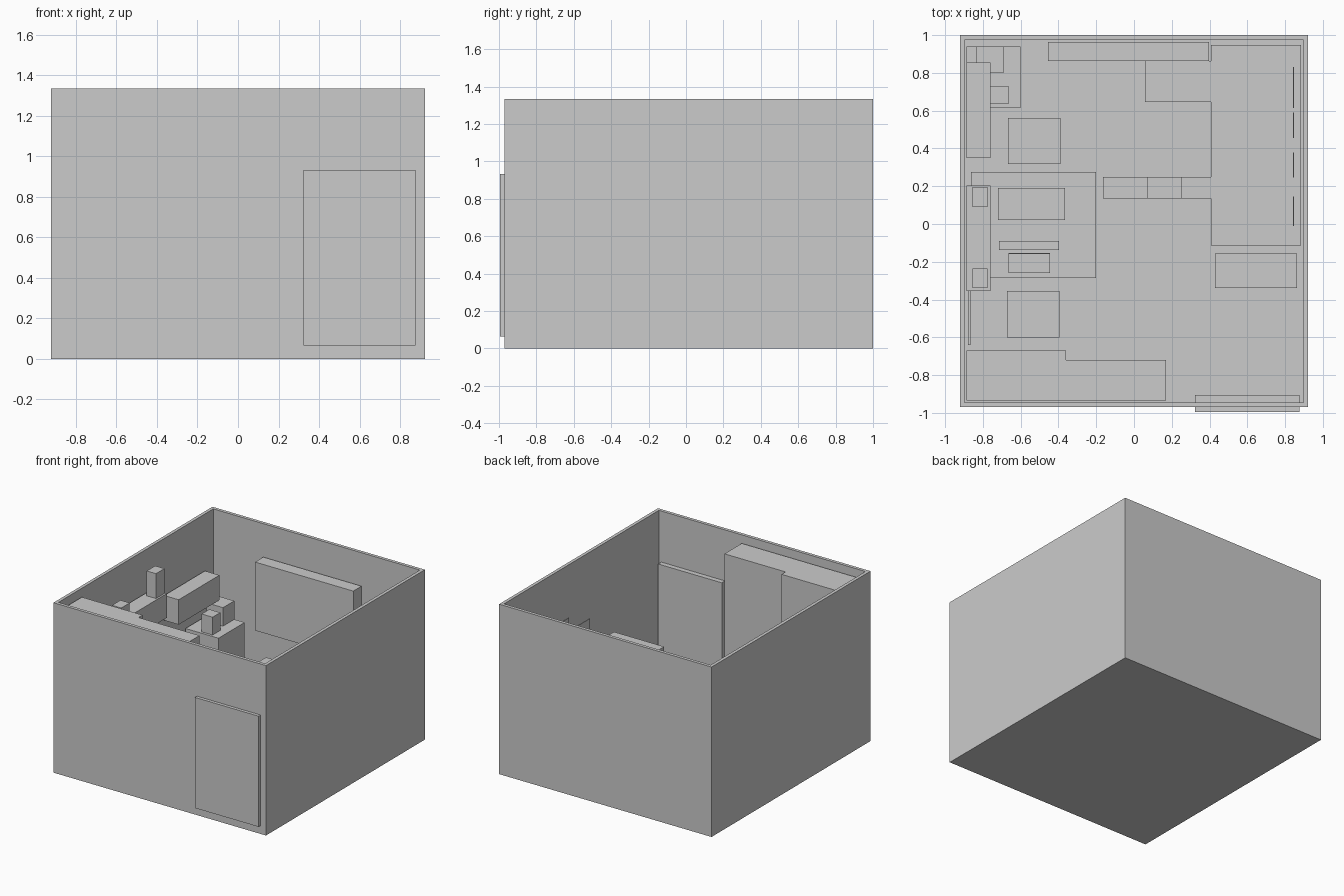
import bpy, bmesh

if "Cube" in bpy.data.objects:
    bpy.data.objects.remove(bpy.data.objects["Cube"])

grey = bpy.data.materials.new("plain grey")
grey.diffuse_color = (0.6, 0.6, 0.6, 1.0)
grey.use_nodes = True
grey.node_tree.nodes["Principled BSDF"].inputs["Base Color"].default_value = grey.diffuse_color


def finish(name, bm):
    mesh = bpy.data.meshes.new(name)
    bmesh.ops.recalc_face_normals(bm, faces=bm.faces)
    bm.to_mesh(mesh)
    bm.free()
    mesh.materials.append(grey)
    obj = bpy.data.objects.new(name, mesh)
    bpy.context.collection.objects.link(obj)
    return obj


def box(name, x0, x1, y0, y1, z0, z1):
    bm = bmesh.new()
    bmesh.ops.create_cube(bm, size=1)
    for v in bm.verts:
        v.co.x = x1 if v.co.x > 0 else x0
        v.co.y = y1 if v.co.y > 0 else y0
        v.co.z = z1 if v.co.z > 0 else z0
    return finish(name, bm)


def prism(name, outline, z0, z1):
    bm = bmesh.new()
    face = bm.faces.new([bm.verts.new((x, y, z0)) for x, y in outline])
    ext = bmesh.ops.extrude_face_region(bm, geom=[face])
    for v in ext["geom"]:
        if isinstance(v, bmesh.types.BMVert):
            v.co.z = z1
    return finish(name, bm)


# Room shell: block with the top inset and pushed down to the floor
FLOOR = 0.01
bm = bmesh.new()
bmesh.ops.create_cube(bm, size=1)
for v in bm.verts:
    v.co.x *= 1.844
    v.co.y = 1.0 if v.co.y > 0 else -0.97
    v.co.z = 1.333 if v.co.z > 0 else 0
bm.normal_update()
top = max(bm.faces, key=lambda f: f.calc_center_median().z)
bmesh.ops.inset_region(bm, faces=[top], thickness=0.036)
ext = bmesh.ops.extrude_face_region(bm, geom=[top])
for v in ext["geom"]:
    if isinstance(v, bmesh.types.BMVert):
        v.co.z = FLOOR
if top.is_valid:
    bmesh.ops.delete(bm, geom=[top], context='FACES_ONLY')
finish("room_shell", bm)

# Door through the front wall
box("door", 0.323, 0.875, -0.995, -0.905, 0.065, 0.933)

# Tall stepped wardrobe along the front wall
prism("wardrobe", [(-0.886, -0.934), (0.17, -0.934), (0.17, -0.72),
                   (-0.36, -0.72), (-0.36, -0.67), (-0.886, -0.67)], FLOOR, 1.272)

# Wall cabinets
box("back_wall_cabinet", -0.455, 0.397, 0.862, 0.964, 0.54, 1.077)
box("left_wall_cabinet", -0.886, -0.76, 0.35, 0.855, 0.70, 0.895)
box("left_wall_shelf", -0.886, -0.76, -0.355, 0.205, 0.81, 1.0)
box("shelf_ornament_tall", -0.855, -0.775, 0.09, 0.195, 1.0, 1.195)
box("shelf_ornament_short", -0.855, -0.775, -0.34, -0.235, 1.0, 1.09)
box("left_wall_board", -0.88, -0.865, -0.64, -0.32, 0.55, 0.90)

# Corner cabinet with two small boxes on it
box("corner_cabinet", -0.886, -0.60, 0.615, 0.94, FLOOR, 0.535)
box("corner_box_back", -0.835, -0.69, 0.80, 0.94, 0.535, 0.68)
box("corner_box_front", -0.76, -0.665, 0.635, 0.73, 0.535, 0.675)

# Table, things on it, and a seat at each side
box("table", -0.862, -0.20, -0.285, 0.275, FLOOR, 0.47)
box("table_tray", -0.72, -0.365, 0.02, 0.19, 0.47, 0.52)
box("table_bar", -0.715, -0.397, -0.137, -0.09, 0.47, 0.53)
box("table_pad", -0.665, -0.445, -0.26, -0.16, 0.47, 0.49)
box("table_screen", -0.665, -0.445, -0.16, -0.154, 0.47, 0.60)
for name, x0, y0 in (("seat_back", -0.667, 0.317), ("seat_front", -0.672, -0.6)):
    box(name, x0, x0 + 0.278, y0, y0 + 0.245, FLOOR, 0.32)

# Long counter on the right with side unit, steps and end cabinet
box("right_counter", 0.407, 0.884, -0.115, 0.948, FLOOR, 0.50)
box("side_unit", 0.057, 0.407, 0.645, 0.862, FLOOR, 0.50)
box("end_cabinet", 0.428, 0.863, -0.34, -0.157, FLOOR, 0.62)
for i, (x0, x1, h) in enumerate([(-0.165, 0.07, 0.38), (0.07, 0.255, 0.705),
                                 (0.255, 0.407, 0.50)]):
    box(f"divider_{i + 1}", x0, x1, 0.135, 0.248, FLOOR, h)

# Thin upright panels by the right wall
for i, (y0, y1, z) in enumerate([(-0.01, 0.145, 0.855), (0.245, 0.378, 0.96),
                                 (0.455, 0.59, 0.88), (0.615, 0.83, 0.95)]):
    box(f"wall_panel_{i + 1}", 0.842, 0.848, y0, y1, z - 0.2, z)
